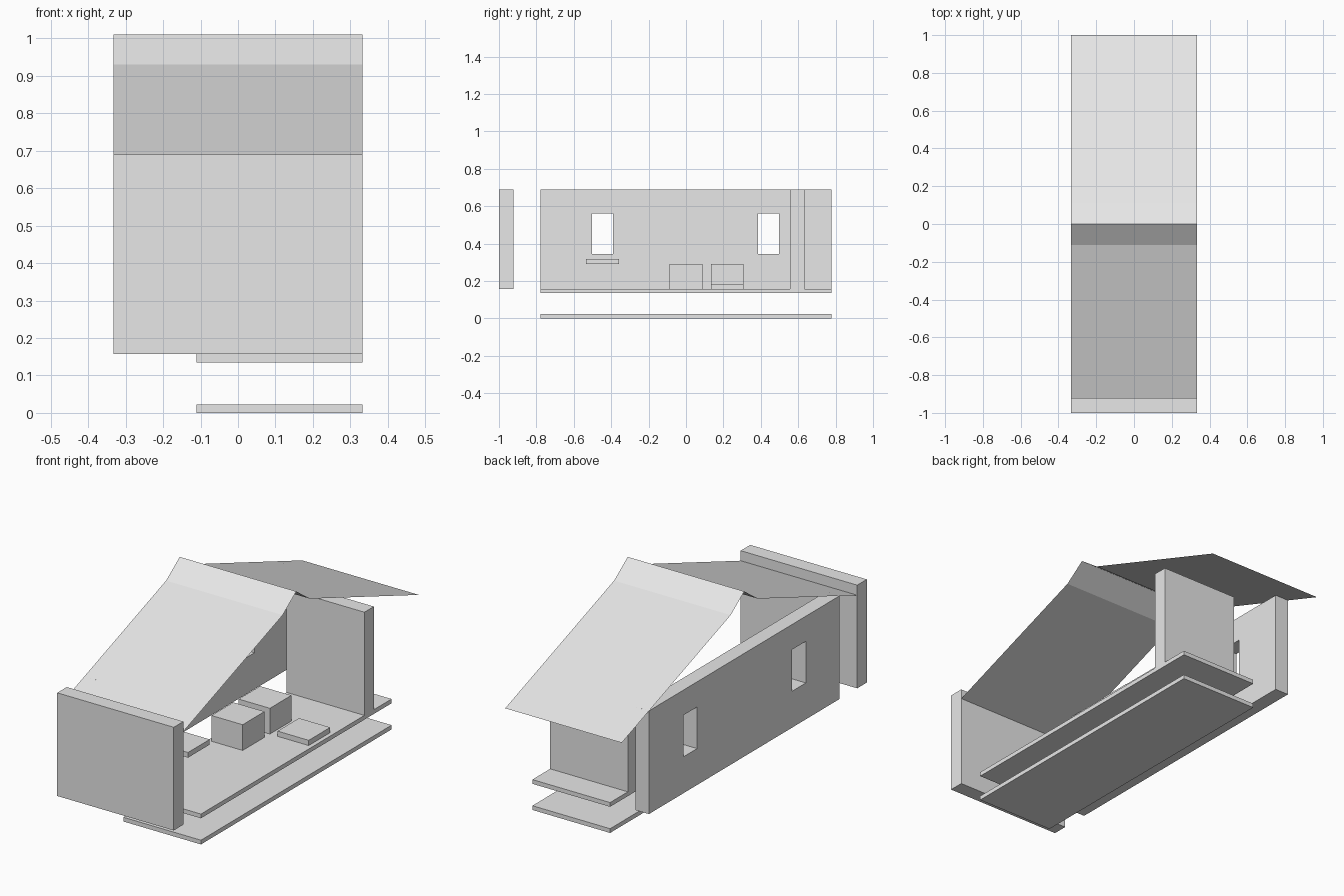
import bpy, bmesh

cube = bpy.data.objects.get("Cube")
if cube:
    bpy.data.objects.remove(cube, do_unlink=True)

GREY = (0.8, 0.8, 0.8, 1.0)
plaster = bpy.data.materials.new("light grey")
plaster.use_nodes = True
plaster.diffuse_color = GREY
plaster.node_tree.nodes["Principled BSDF"].inputs["Base Color"].default_value = GREY


def add_object(name, bm):
    mesh = bpy.data.meshes.new(name)
    bm.to_mesh(mesh)
    bm.free()
    mesh.materials.append(plaster)
    obj = bpy.data.objects.new(name, mesh)
    bpy.context.collection.objects.link(obj)
    return obj


def box(name, xs, ys, zs):
    """Box spanning the given (low, high) ranges."""
    bm = bmesh.new()
    bmesh.ops.create_cube(bm, size=1)
    for v in bm.verts:
        for axis, (low, high) in enumerate((xs, ys, zs)):
            v.co[axis] = high if v.co[axis] > 0 else low
    return add_object(name, bm)


HALF_WIDTH = 0.333
SLAB_X = (-0.111, HALF_WIDTH)
SLAB_Y = (-0.778, 0.778)
FLOOR, WALL_TOP = 0.157, 0.69
SEAT = 0.089

# Base and floor slabs
box("base_slab", SLAB_X, SLAB_Y, (0, 0.022))
box("floor_slab", SLAB_X, SLAB_Y, (0.135, FLOOR))

# End walls
box("front_wall", (-HALF_WIDTH, HALF_WIDTH), (-1, -0.922), (FLOOR, WALL_TOP))
box("back_wall", SLAB_X, (0.556, 0.633), (FLOOR, WALL_TOP))

# Long side wall: a grid of panels with the window cells left open, then thickened
bm = bmesh.new()
ys = (SLAB_Y[0], -0.503, -0.39, 0.385, 0.498, SLAB_Y[1])
zs = (FLOOR, 0.345, 0.56, WALL_TOP)
grid = [[bm.verts.new((-HALF_WIDTH, y, z)) for z in zs] for y in ys]
for i in range(len(ys) - 1):
    for j in range(len(zs) - 1):
        is_window = j == 1 and i in (1, 3)
        if not is_window:
            bm.faces.new((grid[i][j], grid[i + 1][j], grid[i + 1][j + 1], grid[i][j + 1]))
extruded = bmesh.ops.extrude_face_region(bm, geom=bm.faces[:], use_keep_orig=True)
moved = [g for g in extruded["geom"] if isinstance(g, bmesh.types.BMVert)]
bmesh.ops.translate(bm, verts=moved, vec=(0.078, 0, 0))
bmesh.ops.recalc_face_normals(bm, faces=bm.faces[:])
add_object("side_wall_with_windows", bm)

# Furniture
box("middle_block", (-SEAT, SEAT), (-SEAT, SEAT), (FLOOR, 0.29))
box("rear_block", (-SEAT, SEAT), (0.133, 0.308), (FLOOR, 0.29))
box("low_platform", (0.133, 0.311), (0.133, 0.308), (FLOOR, 0.184))
box("raised_shelf", (-SEAT, SEAT), (-0.535, -0.358), (0.29, 0.317))

# Roof: one thin folded sheet, steeper next to the ridge
bm = bmesh.new()
profile = [(-1, 0.61), (-0.111, 0.93), (0, 1.01), (0.111, 0.93), (1, 0.61)]
rows = [[bm.verts.new((x, y, z)) for x in (-HALF_WIDTH, HALF_WIDTH)] for y, z in profile]
for a, b in zip(rows, rows[1:]):
    bm.faces.new((a[0], a[1], b[1], b[0]))
add_object("folded_roof", bm)
